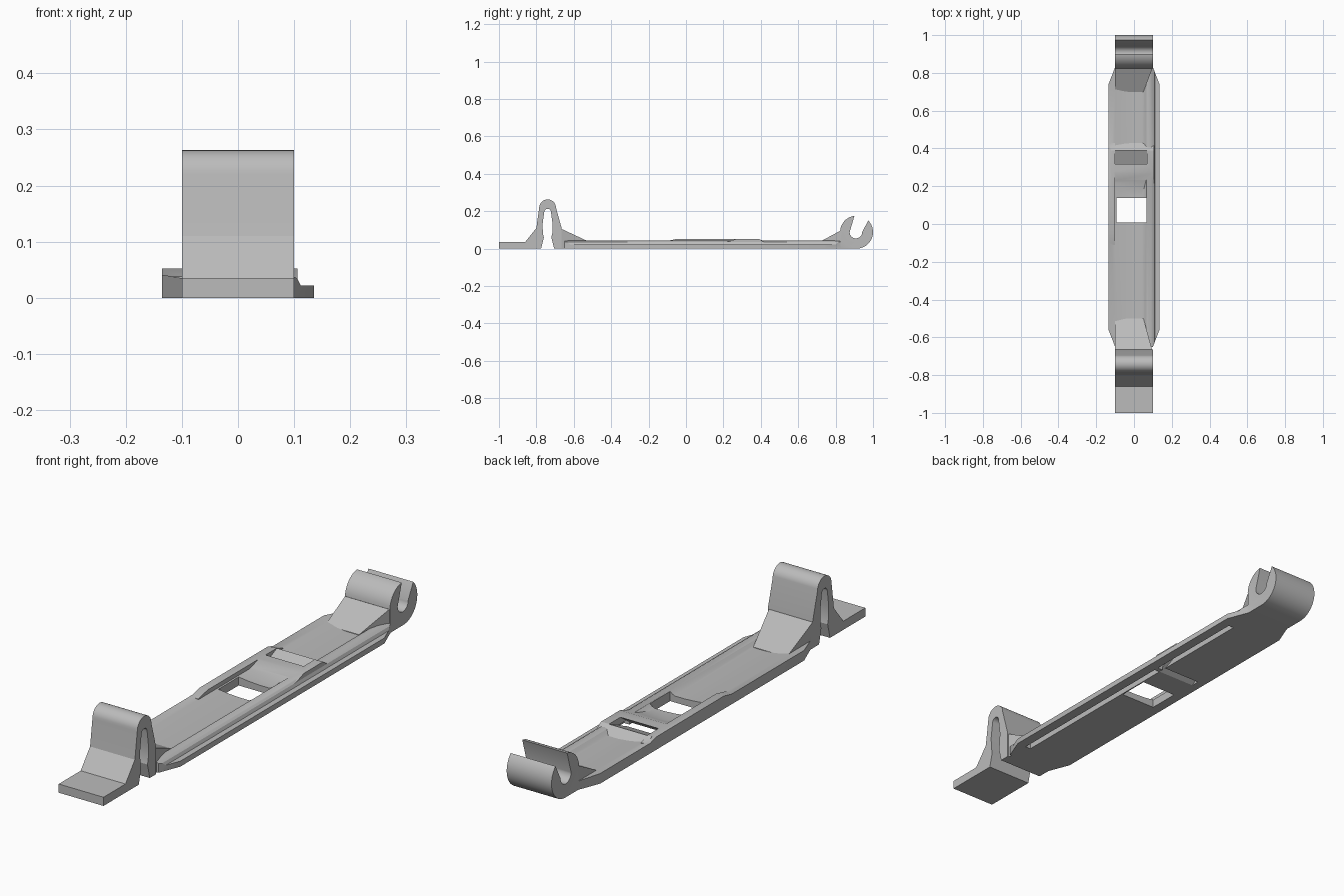
import bpy, bmesh
from math import sin, cos, radians

cube = bpy.data.objects.get("Cube")
if cube:
    bpy.data.objects.remove(cube, do_unlink=True)

grey = bpy.data.materials.new("plain grey")
grey.use_nodes = True
grey.diffuse_color = (0.5, 0.5, 0.5, 1)
grey.node_tree.nodes["Principled BSDF"].inputs["Base Color"].default_value = (0.5, 0.5, 0.5, 1)


def arc(cx, cy, r, start, end, steps=16):
    angles = [radians(start + (end - start) * i / steps) for i in range(steps + 1)]
    return [(cx + r * cos(a), cy + r * sin(a)) for a in angles]


def prism(name, points, axis, lo, hi):
    """Extrude a profile along an axis from lo to hi."""
    place = {"x": lambda p, d: (d, p[0], p[1]),
             "y": lambda p, d: (p[0], d, p[1]),
             "z": lambda p, d: (p[0], p[1], d)}[axis]
    bm = bmesh.new()
    rings = [[bm.verts.new(place(p, d)) for p in points] for d in (lo, hi)]
    for ring in rings:
        bm.faces.new(ring)
    n = len(points)
    for i in range(n):
        j = (i + 1) % n
        bm.faces.new((rings[0][i], rings[0][j], rings[1][j], rings[1][i]))
    bmesh.ops.recalc_face_normals(bm, faces=bm.faces)
    mesh = bpy.data.meshes.new(name)
    bm.to_mesh(mesh)
    bm.free()
    mesh.materials.append(grey)
    obj = bpy.data.objects.new(name, mesh)
    bpy.context.collection.objects.link(obj)
    return obj


def box(name, x0, x1, y0, y1, z0, z1):
    return prism(name, [(x0, y0), (x1, y0), (x1, y1), (x0, y1)], "z", z0, z1)


def combine(target, other, operation):
    bpy.context.view_layer.objects.active = target
    mod = target.modifiers.new("combine", "BOOLEAN")
    mod.operation = operation
    mod.solver = "EXACT"
    mod.object = other
    bpy.ops.object.modifier_apply(modifier=mod.name)
    bpy.data.objects.remove(other, do_unlink=True)


def narrow_tip(obj, tip_y):
    for v in obj.data.vertices:
        if abs(v.co.y - tip_y) < 0.001 and v.co.x > 0:
            v.co.x = 0.05


# Long plate: dished floor, rounded cable ridge and low flange
section = [(-0.135, 0), (0.135, 0), (0.135, 0.022), (0.112, 0.022), (0.106, 0.034),
           (0.094, 0.041), (0.08, 0.043), (0.066, 0.04), (0.055, 0.031), (0.045, 0.026),
           (0, 0.026), (-0.05, 0.029), (-0.1, 0.035), (-0.135, 0.041)]
body = prism("lever_body", section, "y", -0.7, 0.9)
half = [(0.1, -0.65), (0.135, -0.56), (0.135, 0.74), (0.1, 0.83)]
outline = half + [(-x, y) for x, y in reversed(half)]
combine(body, prism("outline", outline, "z", -0.1, 0.2), "INTERSECT")

# Raised side wall and cross bridge
wall = [(-0.11, 0.01), (-0.11, 0.038), (-0.05, 0.052), (0.38, 0.052), (0.43, 0.038), (0.43, 0.01)]
combine(body, prism("side_wall", wall, "x", -0.135, -0.1), "UNION")
bridge = [(0.17, 0.01), (0.17, 0.026), (0.23, 0.038), (0.27, 0.052),
          (0.39, 0.052), (0.43, 0.026), (0.43, 0.01)]
combine(body, prism("bridge", bridge, "x", -0.12, 0.106), "UNION")

# Arched spring clip with its foot
clip = [(-1, 0), (-1, 0.035), (-0.86, 0.035), (-0.8, 0.11)]
clip += arc(-0.74, 0.218, 0.045, 180, 0)
clip += [(-0.665, 0.11), (-0.665, 0), (-0.705, 0), (-0.72, 0.06), (-0.715, 0.08), (-0.713, 0.13)]
clip += arc(-0.74, 0.195, 0.018, 0, 180, 10)
clip += [(-0.767, 0.13), (-0.765, 0.08), (-0.76, 0.06), (-0.775, 0)]
combine(body, prism("spring_clip", clip, "x", -0.1, 0.1), "UNION")

# Ramps that tie the plate to the clip and to the hook
for tip, root, height in ((-0.5, -0.68, 0.112), (0.7, 0.83, 0.098)):
    ramp = prism("ramp", [(root, 0), (root, height), (tip, 0.028), (tip, 0)], "x", -0.1, 0.1)
    narrow_tip(ramp, tip)
    combine(body, ramp, "UNION")

# Round hook with an open bore
hook = [(0.825, 0), (0.825, 0.095)] + arc(0.912, 0.088, 0.088, 175, -90, 36)
combine(body, prism("hook", hook, "x", -0.1, 0.1), "UNION")
mouth = [(0.875, 0.088), (0.908, 0.2), (1.0, 0.2), (0.942, 0.088)]
mouth += arc(0.9085, 0.088, 0.0335, 0, -180, 16)[1:-1]
combine(body, prism("hook_mouth", mouth, "x", -0.2, 0.2), "DIFFERENCE")

# Square window, slanted strap slot and cable grooves underneath
combine(body, box("window", -0.093, 0.065, 0.008, 0.137, -0.1, 0.2), "DIFFERENCE")
slot = [(0.228, -0.01), (0.333, 0.062), (0.413, 0.062), (0.255, -0.01)]
combine(body, prism("strap_slot", slot, "x", -0.1, 0.07), "DIFFERENCE")
for y0, y1 in ((-0.56, 0.24), (0.26, 0.7)):
    combine(body, box("groove", 0.07, 0.094, y0, y1, -0.02, 0.025), "DIFFERENCE")

# Smooth curves, keep edges crisp
bpy.ops.object.select_all(action="DESELECT")
body.select_set(True)
bpy.context.view_layer.objects.active = body
bpy.ops.object.shade_smooth_by_angle(angle=radians(25))
